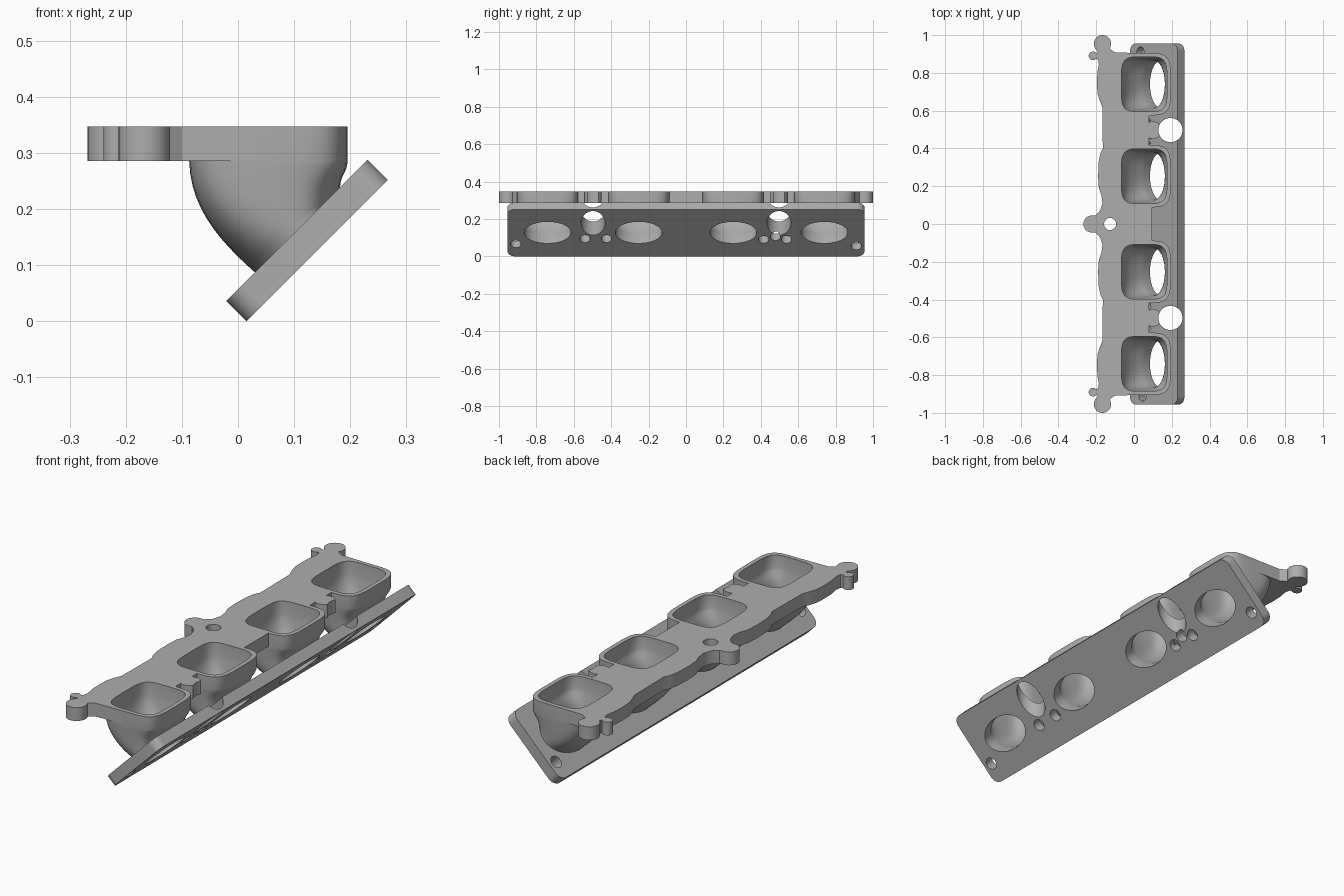
import bpy, bmesh, math
from mathutils import Matrix, Vector
from mathutils.geometry import interpolate_bezier

cube = bpy.data.objects.get("Cube")
if cube:
    bpy.data.objects.remove(cube, do_unlink=True)

metal = bpy.data.materials.new("cast_grey")
metal.use_nodes = True
GREY = (0.42, 0.42, 0.42, 1)
metal.diffuse_color = GREY
metal.node_tree.nodes["Principled BSDF"].inputs["Base Color"].default_value = GREY

FLANGE_Z0, FLANGE_Z1 = 0.285, 0.347
PORTS = (-0.74, -0.253, 0.253, 0.74)
SLOPE = Matrix.Translation((0.123, 0, 0.144)) @ Matrix.Rotation(-math.pi / 4, 4, 'Y')
OUT = Vector((math.sqrt(0.5), 0, -math.sqrt(0.5)))   # outward normal of the sloped plate


def make(name, bm):
    bmesh.ops.recalc_face_normals(bm, faces=bm.faces)
    mesh = bpy.data.meshes.new(name)
    bm.to_mesh(mesh)
    bm.free()
    mesh.materials.append(metal)
    ob = bpy.data.objects.new(name, mesh)
    bpy.context.collection.objects.link(ob)
    return ob


def prism(name, outline, z0, z1, matrix=Matrix()):
    bm = bmesh.new()
    face = bm.faces.new([bm.verts.new((x, y, z0)) for x, y in outline])
    top = bmesh.ops.extrude_face_region(bm, geom=[face])["geom"]
    verts = [g for g in top if isinstance(g, bmesh.types.BMVert)]
    bmesh.ops.translate(bm, verts=verts, vec=(0, 0, z1 - z0))
    bm.transform(matrix)
    return make(name, bm)


def disc(x, y, r, z0, z1, matrix=Matrix(), n=32):
    ring = [(x + r * math.cos(2 * math.pi * i / n), y + r * math.sin(2 * math.pi * i / n))
            for i in range(n)]
    return prism("disc", ring, z0, z1, matrix)


def combine(target, tool, operation):
    mod = target.modifiers.new(operation, 'BOOLEAN')
    mod.operation, mod.solver, mod.object = operation, 'EXACT', tool
    bpy.context.view_layer.objects.active = target
    bpy.ops.object.modifier_apply(modifier=mod.name)
    bpy.data.objects.remove(tool, do_unlink=True)


def loft(name, y, inner, n=48):
    """Runner body or bore: rounded square at the top turning into an ellipse on the slope."""
    steps = 12
    V = Vector
    left = interpolate_bezier(V((-.087, 0, .285)), V((-.085, 0, .2)),
                              V((-.03, 0, .14)), V((.03, 0, .087)), steps)
    right = interpolate_bezier(V((.195, 0, .285)), V((.195, 0, .265)),
                               V((.183, 0, .262)), V((.182, 0, .239)), steps)
    top = FLANGE_Z1 + (0.02 if inner else 0)
    sections = [(V((-.087, 0, top)), V((.195, 0, top)), 0)]
    sections += [(a, b, i / (steps - 1)) for i, (a, b) in enumerate(zip(left, right))]
    push = OUT * (0.09 if inner else 0.02)
    sections.append((left[-1] + push, right[-1] + push, 1))
    bm = bmesh.new()
    rings = []
    for a, b, t in sections:
        centre, half = (a + b) / 2, (b - a) / 2
        hy = 0.165 - 0.011 * t
        if inner:
            half = half * (1 - (0.02 + 0.006 * t) / half.length)
            hy -= 0.02 + 0.009 * t
        e = 2 / (4.5 - 2.5 * t)
        ring = []
        for i in range(n):
            ang = 2 * math.pi * i / n
            c, s = math.cos(ang), math.sin(ang)
            c = math.copysign(abs(c) ** e, c)
            s = math.copysign(abs(s) ** e, s)
            ring.append(bm.verts.new(centre + half * c + Vector((0, y + hy * s, 0))))
        rings.append(ring)
    for r0, r1 in zip(rings, rings[1:]):
        for i in range(n):
            j = (i + 1) % n
            bm.faces.new((r0[i], r0[j], r1[j], r1[i]))
    bm.faces.new(rings[0])
    bm.faces.new(rings[-1])
    return make(name, bm)


# Upper flange: half outline mirrored across y = 0
half = [(.095, .002), (.095, .1), (.08, .12), (.08, .6), (.06, .78), (.035, .905), (-.1, .908),
        (-.125, .925), (-.15, .94), (-.19, .93), (-.195, .905), (-.215, .9), (-.215, .88),
        (-.19, .87), (-.186, .845), (-.194, .8), (-.196, .74), (-.193, .69), (-.18, .65),
        (-.168, .62), (-.165, .4), (-.178, .375), (-.187, .33), (-.19, .25), (-.186, .19),
        (-.172, .15), (-.167, .11), (-.18, .07), (-.205, .046), (-.225, .044)]
outline = half + [(x, -y) for x, y in reversed(half)]
body = prism("port_flange_and_runners", outline, FLANGE_Z0, FLANGE_Z1)

# Bolt lobes around the flange
lobes = [(-.223, 0, .045)]
for s in (1, -1):
    lobes += [(-.167, s * .954, .046), (-.217, s * .89, .023), (.1, s * .497, .046)]
for x, y, r in lobes:
    combine(body, disc(x, y, r, FLANGE_Z0, FLANGE_Z1), 'UNION')

# Runners joined to the flange, then hollowed
for y in PORTS:
    combine(body, loft("runner", y, False), 'UNION')
for y in PORTS:
    combine(body, loft("bore", y, True), 'DIFFERENCE')
combine(body, disc(-.127, 0, .032, .2, .4), 'DIFFERENCE')

# Sloped mounting plate with rounded corners
corners = []
R = 0.04
for k, (sx, sy) in enumerate(((1, 1), (-1, 1), (-1, -1), (1, -1))):
    for i in range(9):
        ang = math.pi / 2 * (k + i / 8)
        corners.append((sx * (.178 - R) + R * math.cos(ang), sy * (.955 - R) + R * math.sin(ang)))
plate = prism("mounting_plate", corners, -.0255, .0255, SLOPE)
for y in PORTS:
    combine(plate, loft("bore", y, True), 'DIFFERENCE')

# Small bolt holes through the plate: (y, height on the outer face)
for y, z in ((-.91, .067), (.91, .056), (-.54, .095), (-.425, .095),
             (.415, .091), (.537, .091), (.478, .106)):
    combine(plate, disc((z - .127) * math.sqrt(2), y, .028, -.1, .1, SLOPE, 24), 'DIFFERENCE')

# Vertical clearance holes between each pair of ports
for s in (1, -1):
    for ob in (plate, body):
        combine(ob, disc(.193, s * .497, .064, .05, .45, n=40), 'DIFFERENCE')

for ob in (body, plate):
    bpy.ops.object.select_all(action='DESELECT')
    ob.select_set(True)
    bpy.context.view_layer.objects.active = ob
    bpy.ops.object.shade_smooth_by_angle(angle=math.radians(30))
